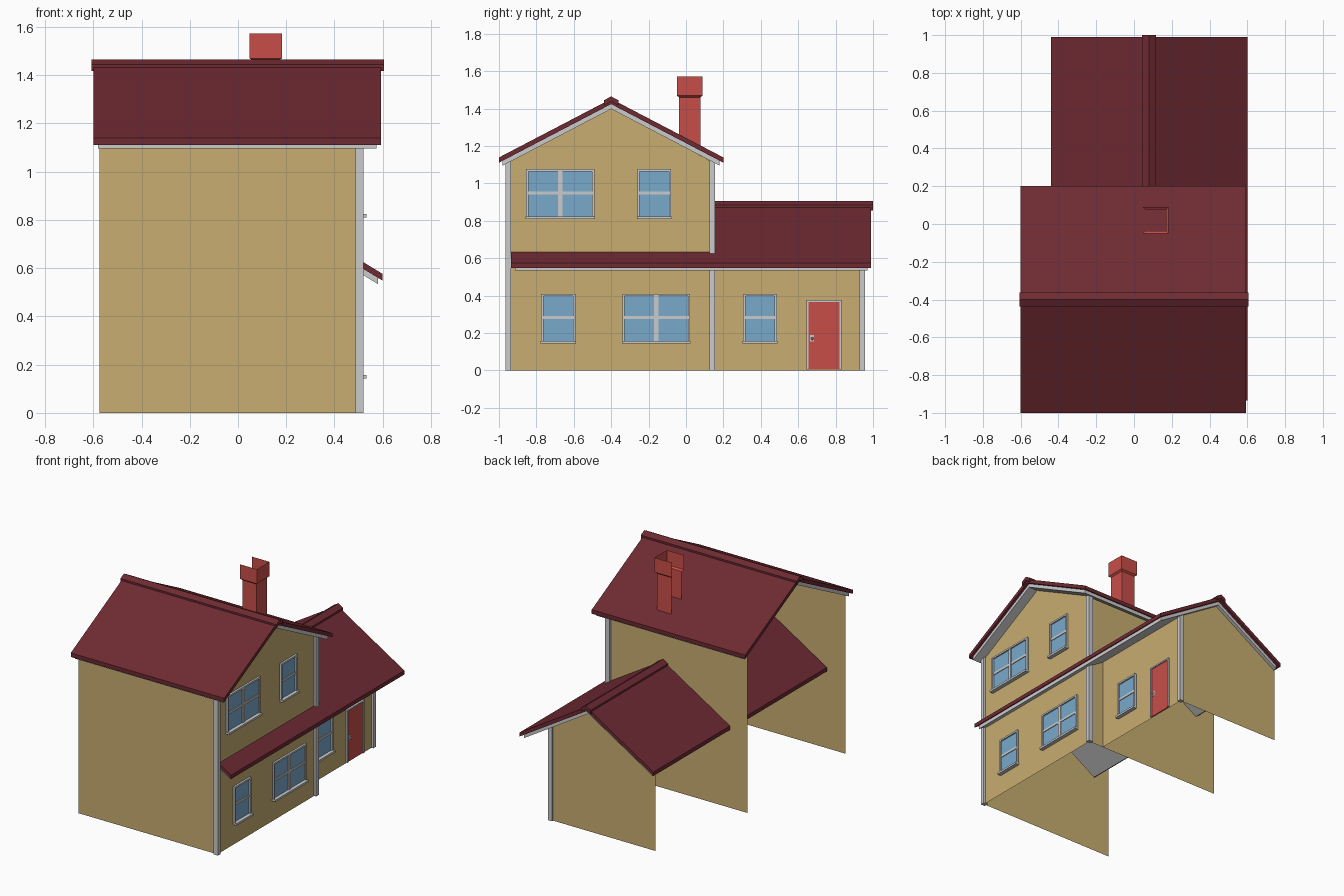
import bpy, bmesh, math
from mathutils import Vector

if "Cube" in bpy.data.objects:
    bpy.data.objects.remove(bpy.data.objects["Cube"])


def material(name, rgb):
    m = bpy.data.materials.new(name)
    m.diffuse_color = (*rgb, 1)
    m.use_nodes = True
    m.node_tree.nodes["Principled BSDF"].inputs["Base Color"].default_value = m.diffuse_color
    return m


TAN = material("siding", (0.578, 0.418, 0.165))
MAROON = material("roofing", (0.156, 0.023, 0.032))
RED = material("red_paint", (0.578, 0.076, 0.065))
BLUE = material("glass", (0.195, 0.402, 0.597))


def finish(name, bm, mat=None, solid=True):
    if solid:
        bmesh.ops.recalc_face_normals(bm, faces=bm.faces)
    me = bpy.data.meshes.new(name)
    bm.to_mesh(me)
    bm.free()
    if mat:
        me.materials.append(mat)
    ob = bpy.data.objects.new(name, me)
    bpy.context.collection.objects.link(ob)
    return ob


def box(name, x, y, z, mat=None):
    bm = bmesh.new()
    bmesh.ops.create_cube(bm, size=1)
    for v in bm.verts:
        v.co = [(a + b) / 2 + c * (b - a) for (a, b), c in zip((x, y, z), v.co)]
    return finish(name, bm, mat)


def sheet(name, pts, mat=TAN):
    bm = bmesh.new()
    bm.faces.new([bm.verts.new(p) for p in pts])
    return finish(name, bm, mat, False)


def chevron(name, axis, centre, half, top, slope, thick, a, b, mat=None):
    """Inverted V section with plumb-cut eaves, extruded along x or y."""
    low = top - half * slope
    prof = [(-half, low), (0, top), (half, low),
            (half, low - thick), (0, top - thick), (-half, low - thick)]
    bm = bmesh.new()
    place = lambda u, z, t: (t, centre + u, z) if axis == "x" else (centre + u, t, z)
    ends = [[bm.verts.new(place(u, z, t)) for u, z in prof] for t in (a, b)]
    for i in range(6):
        j = (i + 1) % 6
        bm.faces.new((ends[0][i], ends[0][j], ends[1][j], ends[1][i]))
    for e in ends:
        bm.faces.new((e[0], e[1], e[4], e[5]))
        bm.faces.new((e[1], e[2], e[3], e[4]))
    return finish(name, bm, mat)


# Walls (open at the left and underneath)
MX, WX = 0.505, 0.388          # right-hand wall planes of main block and wing
YF, YM, YB = -0.95, 0.14, 0.945
sheet("main_front_wall", [(-0.575, YF, 0), (MX, YF, 0), (MX, YF, 1.11), (-0.575, YF, 1.11)])
sheet("main_back_wall", [(MX, YM, 0), (-0.575, YM, 0), (-0.575, YM, 1.11), (MX, YM, 1.11)])
sheet("main_gable_wall", [(MX, YF, 0), (MX, YM, 0), (MX, YM, 1.115),
                          (MX, -0.4, 1.402), (MX, YF, 1.115)])
sheet("wing_side_wall", [(WX, YM, 0), (WX, YB, 0), (WX, YB, 0.655), (WX, YM, 0.655)])
sheet("wing_gable_wall", [(WX, YB, 0), (-0.425, YB, 0), (-0.425, YB, 0.535),
                          (0.08, YB, 0.842), (WX, YB, 0.655)])

# Roofs: tiles, grey soffit, ridge cap
S1, S2 = 0.522, 0.61
chevron("main_roof", "x", -0.4, 0.6, 1.452, S1, 0.028, -0.6, 0.593, MAROON)
chevron("main_soffit", "x", -0.4, 0.58, 1.424, S1, 0.026, -0.58, 0.575)
chevron("main_ridge_cap", "x", -0.4, 0.038, 1.465, S1, 0.028, -0.607, 0.605, MAROON)
chevron("wing_roof", "y", 0.08, 0.52, 0.893, S2, 0.028, -0.935, 0.99, MAROON)
chevron("wing_soffit", "y", 0.08, 0.5, 0.865, S2, 0.026, -0.915, 0.97)
chevron("wing_ridge_cap", "y", 0.08, 0.037, 0.906, S2, 0.028, -0.935, 1.0, MAROON)

# Corner posts
box("front_corner_post", (0.487, 0.52), (-0.965, -0.935), (0, 1.125))
box("middle_corner_post", (0.487, 0.52), (0.125, 0.155), (0, 1.125))
box("wing_corner_post", (0.372, 0.402), (0.928, 0.957), (0, 0.66))


# Windows on the right side
def window(name, x, y0, y1, z0, double):
    z1, t = z0 + 0.265, 0.012
    box(name + "_glass", (x, x + 0.004), (y0, y1), (z0, z1), BLUE)
    out = (x, x + 0.014)
    for y in (y0, y1 - t):
        box(name + "_jamb", out, (y, y + t), (z0, z1))
    box(name + "_head", out, (y0, y1), (z1 - t, z1))
    box(name + "_sill", (x, x + 0.028), (y0 - 0.003, y1 + 0.003), (z0 - 0.002, z0 + t))
    zm, ym = (z0 + z1) / 2 + 0.005, (y0 + y1) / 2
    box(name + "_bar", (x, x + 0.009), (y0, y1), (zm - 0.008, zm + 0.008))
    if double:
        box(name + "_mullion", (x, x + 0.011), (ym - 0.011, ym + 0.011), (z0, z1))


window("upper_wide_window", MX, -0.855, -0.49, 0.812, True)
window("upper_narrow_window", MX, -0.26, -0.08, 0.812, False)
window("lower_narrow_window", MX, -0.775, -0.592, 0.145, False)
window("lower_wide_window", MX, -0.34, 0.022, 0.145, True)
window("wing_window", WX, 0.305, 0.486, 0.145, False)

# Door with frame and knob
box("door", (WX, WX + 0.006), (0.652, 0.824), (0.005, 0.37), RED)
for y in (0.644, 0.822):
    box("door_jamb", (WX, WX + 0.014), (y, y + 0.01), (0.005, 0.377))
box("door_head", (WX, WX + 0.014), (0.644, 0.832), (0.367, 0.377))
box("door_plate", (WX, WX + 0.009), (0.664, 0.684), (0.155, 0.19))
bm = bmesh.new()
bmesh.ops.create_icosphere(bm, subdivisions=1, radius=0.009)
bmesh.ops.translate(bm, verts=bm.verts, vec=Vector((WX + 0.017, 0.675, 0.17)))
finish("door_knob", bm)

# Chimney: three-sided shell, open at the top and left
bm = bmesh.new()
rings = []
for z, g in ((None, 0), (1.46, 0), (1.47, 0.012), (1.572, 0.012)):
    ring = []
    for x, y in ((0.06, 0.077 + g), (0.17 + g, 0.077 + g), (0.17 + g, -0.037 - g), (0.06, -0.037 - g)):
        h = 1.445 - (y + 0.4) * S1 if z is None else z
        ring.append(bm.verts.new((x - g if x == 0.06 else x, y, h)))
    rings.append(ring)
for lo, hi in zip(rings, rings[1:]):
    for i in range(3):
        bm.faces.new((lo[i + 1], lo[i], hi[i], hi[i + 1]))
finish("chimney", bm, RED, False)
